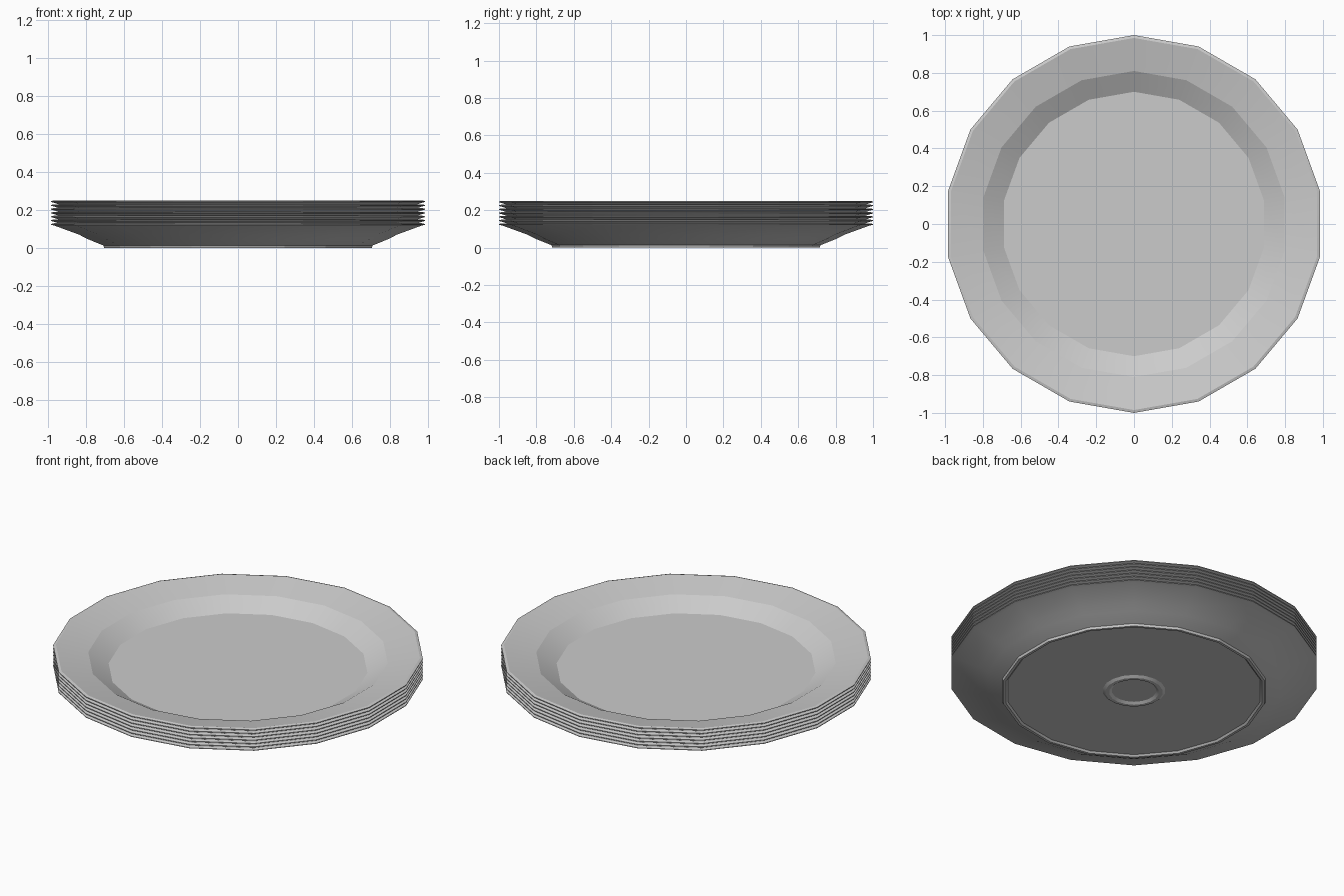
import bpy, bmesh
from math import sin, cos, pi, radians

cube = bpy.data.objects.get("Cube")
if cube:
    bpy.data.objects.remove(cube)

SIDES = 18
PLATES = 7
SPACING = 0.02

# One plain grey glaze
glaze = bpy.data.materials.new("grey_glaze")
glaze.use_nodes = True
grey = (0.6, 0.6, 0.6, 1)
glaze.diffuse_color = grey
glaze.node_tree.nodes["Principled BSDF"].inputs["Base Color"].default_value = grey

# Plate section as (radius, height), from underside centre to top centre
underside = [(0, 0.01), (0.12, 0.01), (0.135, 0.0), (0.155, 0.0), (0.17, 0.01),
             (0.69, 0.01), (0.70, 0.0), (0.715, 0.0), (0.72, 0.013),
             (0.80, 0.045), (0.85, 0.07)]
rim = [(0.98, 0.117), (1.0, 0.122), (1.0, 0.126), (0.985, 0.13)]
topside = [(0.81, 0.092), (0.70, 0.03), (0, 0.03)]


def revolve(name, section):
    """Turn a section about z into a closed mesh with a vertex on the y axis."""
    bm = bmesh.new()
    rings = []
    for r, z in section:
        if r == 0:
            rings.append([bm.verts.new((0, 0, z))] * SIDES)
        else:
            angles = [pi / 2 + 2 * pi * i / SIDES for i in range(SIDES)]
            rings.append([bm.verts.new((r * cos(a), r * sin(a), z)) for a in angles])
    for low, high in zip(rings, rings[1:]):
        for i in range(SIDES):
            j = (i + 1) % SIDES
            corners = dict.fromkeys((low[i], low[j], high[j], high[i]))
            bm.faces.new(list(corners))
    bmesh.ops.recalc_face_normals(bm, faces=bm.faces)
    mesh = bpy.data.meshes.new(name)
    bm.to_mesh(mesh)
    bm.free()
    mesh.materials.append(glaze)
    return mesh


plate_mesh = revolve("plate", underside + rim + topside)

# Stack of identical plates
for n in range(PLATES):
    plate = bpy.data.objects.new(f"plate_{n + 1}", plate_mesh)
    plate.location.z = n * SPACING
    bpy.context.collection.objects.link(plate)

# Soft facets with crisp edges between bands
bpy.ops.object.select_all(action='DESELECT')
plate.select_set(True)
bpy.context.view_layer.objects.active = plate
bpy.ops.object.shade_smooth_by_angle(angle=radians(15))
